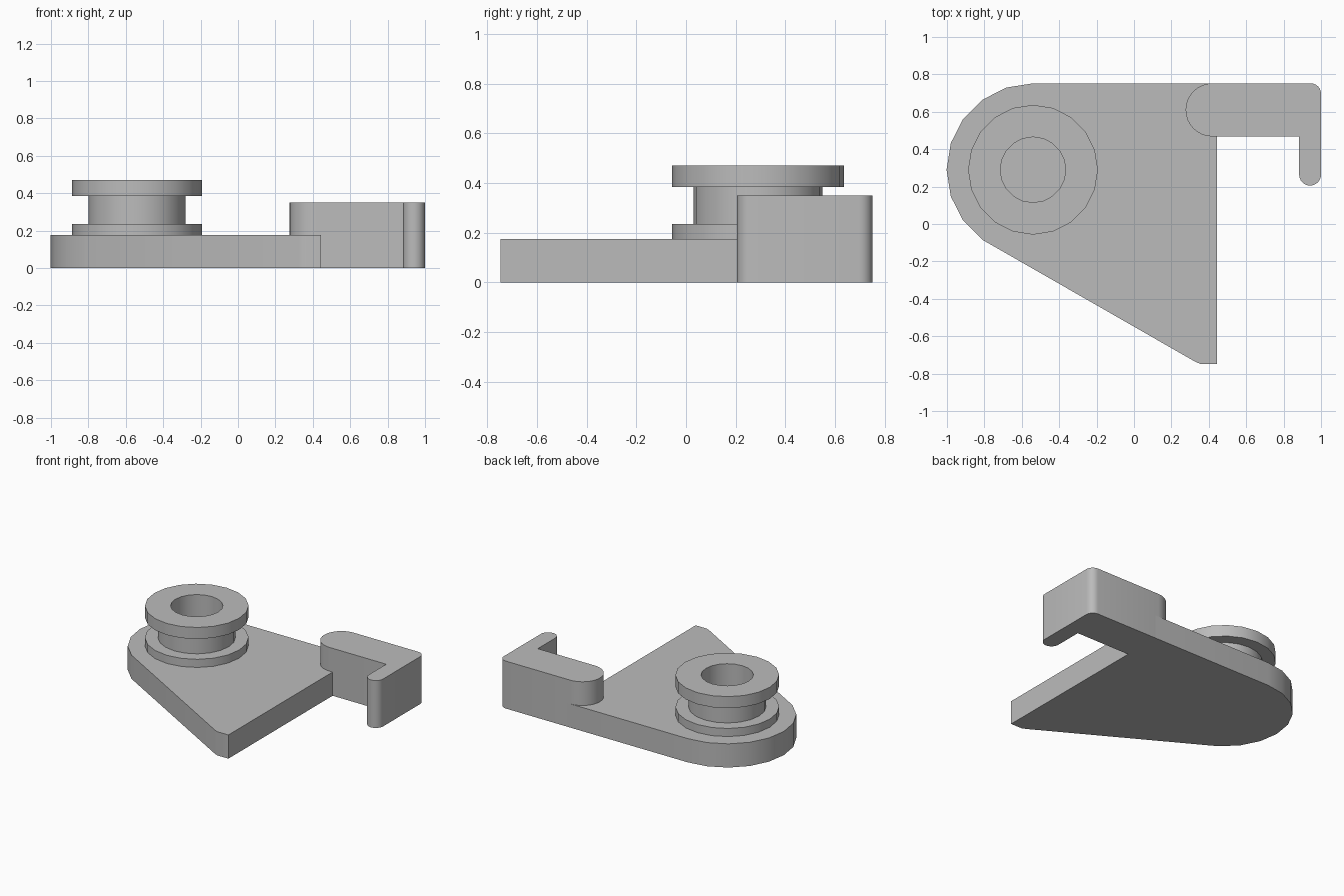
import bpy, bmesh
from math import radians, cos, sin

cube = bpy.data.objects.get("Cube")
if cube:
    bpy.data.objects.remove(cube, do_unlink=True)

grey = bpy.data.materials.new("plain_grey")
grey.use_nodes = True
grey.diffuse_color = (0.5, 0.5, 0.5, 1)
grey.node_tree.nodes["Principled BSDF"].inputs["Base Color"].default_value = (0.5, 0.5, 0.5, 1)


def arc(cx, cy, r, start, end, steps):
    """Points on an arc, angles in degrees."""
    angles = [radians(start + (end - start) * i / steps) for i in range(steps + 1)]
    return [(cx + r * cos(a), cy + r * sin(a)) for a in angles]


def finish(name, bm):
    bmesh.ops.recalc_face_normals(bm, faces=bm.faces)
    mesh = bpy.data.meshes.new(name)
    bm.to_mesh(mesh)
    bm.free()
    mesh.materials.append(grey)
    obj = bpy.data.objects.new(name, mesh)
    bpy.context.collection.objects.link(obj)
    bpy.ops.object.select_all(action="DESELECT")
    obj.select_set(True)
    bpy.context.view_layer.objects.active = obj
    bpy.ops.object.shade_smooth_by_angle(angle=radians(30))
    return obj


def extrude_outline(name, outline, height):
    bm = bmesh.new()
    face = bm.faces.new([bm.verts.new((x, y, 0)) for x, y in outline])
    top = bmesh.ops.extrude_face_region(bm, geom=[face], use_keep_orig=True)["geom"]
    bmesh.ops.translate(bm, vec=(0, 0, height),
                        verts=[v for v in top if isinstance(v, bmesh.types.BMVert)])
    return finish(name, bm)


def lathe(name, profile, centre, sides):
    """Closed ring profile of (radius, z) turned about a vertical axis."""
    bm = bmesh.new()
    rings = [[bm.verts.new((x, y, z)) for x, y in arc(*centre, r, 90, 450, sides)[:-1]]
             for r, z in profile]
    for a, b in zip(rings, rings[1:] + rings[:1]):
        for i in range(sides):
            j = (i + 1) % sides
            bm.faces.new((a[i], a[j], b[j], b[i]))
    return finish(name, bm)


PIVOT = (-0.54, 0.29)
BACK = 0.752
PLATE_TOP = 0.175

# Base plate: rounded around the spool, tapering to a blunt tip at the front
plate = arc(*PIVOT, BACK - PIVOT[1], 90, 234, 8)
plate += [(0.325, -0.735), (0.355, -0.748), (0.445, -0.748), (0.445, BACK)]
extrude_outline("base_plate", plate, PLATE_TOP)

# Hooked arm: round inner end, softened back corner, rounded finger tip
arm = arc(0.418, 0.61, 0.142, 90, 270, 16)
arm += [(0.883, 0.468)]
arm += arc(0.9415, 0.264, 0.0585, 180, 360, 12)
arm += arc(0.945, BACK - 0.055, 0.055, 0, 90, 6)
extrude_outline("hooked_arm", arm, 0.35)

# Spool: two flanges, a narrower neck and a central bore
BORE, NECK, FLANGE, TOP = 0.175, 0.26, 0.347, 0.47
lathe("spool", [(BORE, PLATE_TOP), (FLANGE, PLATE_TOP), (FLANGE, 0.235), (NECK, 0.235),
                (NECK, 0.385), (FLANGE, 0.385), (FLANGE, TOP), (BORE, TOP)], PIVOT, 20)
